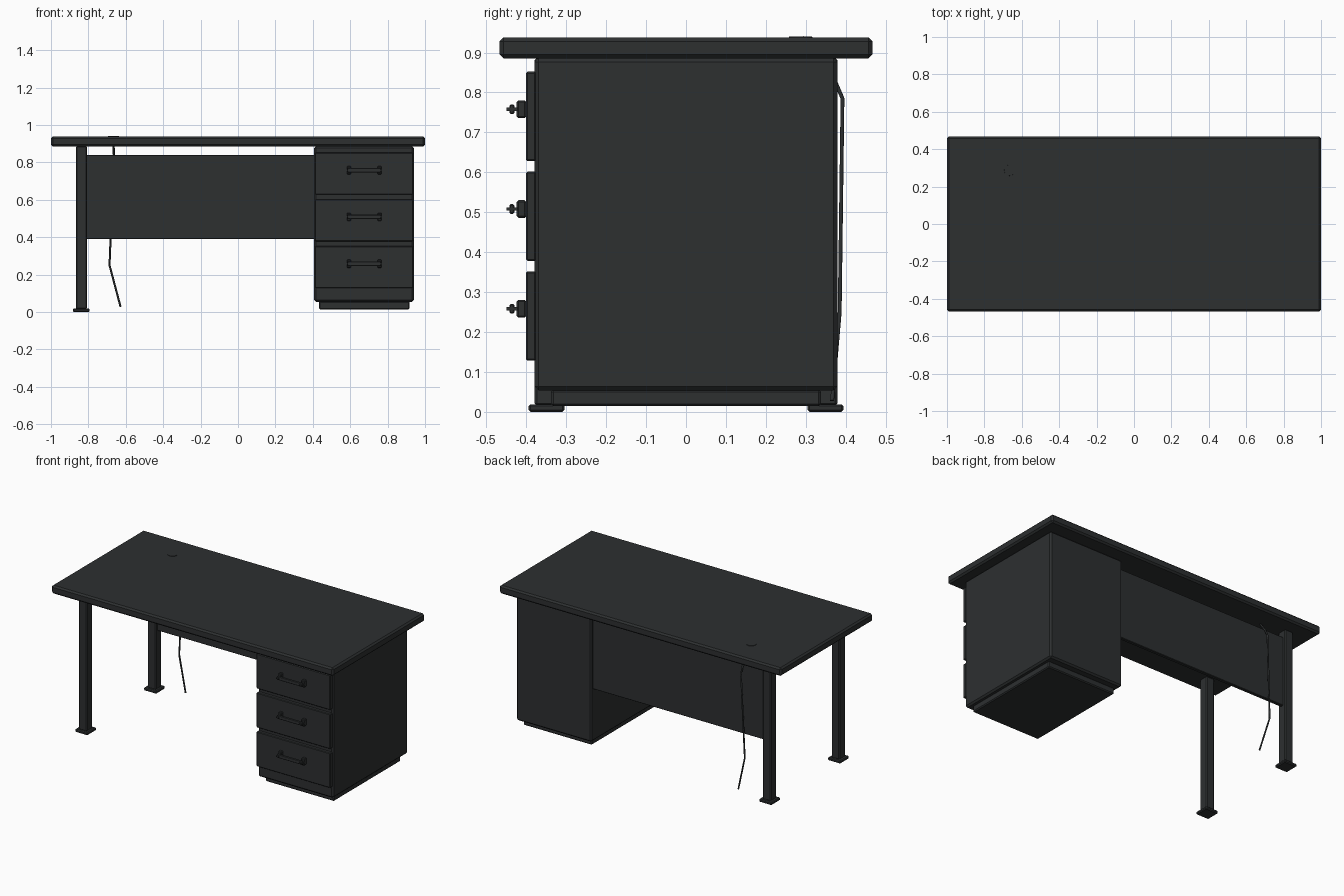
import bpy, bmesh
from mathutils import Vector

if "Cube" in bpy.data.objects:
    bpy.data.objects.remove(bpy.data.objects["Cube"])

mat = bpy.data.materials.new("charcoal")
mat.diffuse_color = (0.026, 0.029, 0.030, 1)
mat.use_nodes = True
mat.node_tree.nodes["Principled BSDF"].inputs["Base Color"].default_value = mat.diffuse_color


def finish(name, bm):
    me = bpy.data.meshes.new(name)
    bm.to_mesh(me)
    bm.free()
    me.materials.append(mat)
    ob = bpy.data.objects.new(name, me)
    bpy.context.collection.objects.link(ob)
    return ob


def box(name, x, y, z, bevel=0.0):
    """Box from (min, max) ranges with an optional chamfer."""
    bm = bmesh.new()
    bmesh.ops.create_cube(bm, size=1)
    size = Vector((x[1] - x[0], y[1] - y[0], z[1] - z[0]))
    mid = Vector((x[0] + x[1], y[0] + y[1], z[0] + z[1])) / 2
    for v in bm.verts:
        v.co = Vector(a * b for a, b in zip(v.co, size)) + mid
    ob = finish(name, bm)
    if bevel:
        m = ob.modifiers.new("chamfer", 'BEVEL')
        m.width, m.segments = bevel, 1
    return ob


# desktop slab
box("desktop", (-1, 1), (-0.467, 0.467), (0.885, 0.938), 0.01)

# drawer pedestal and plinth
box("pedestal", (0.407, 0.94), (-0.38, 0.38), (0.054, 0.886), 0.01)
box("plinth", (0.432, 0.918), (-0.338, 0.338), (0.014, 0.056), 0.006)

# drawers with handles
cx = 0.675
for i, zc in enumerate((0.24, 0.49, 0.74)):
    box(f"drawer_front_{i}", (0.411, 0.936), (-0.401, -0.375),
        (zc - 0.112, zc + 0.112), 0.004)
    h = zc + 0.018
    for s, side in ((-1, "left"), (1, "right")):
        xm = cx + s * 0.082
        box(f"handle_mount_{side}_{i}", (xm - 0.011, xm + 0.011),
            (-0.424, -0.4), (h - 0.022, h + 0.022), 0.004)
        box(f"handle_post_{side}_{i}", (xm - 0.009, xm + 0.009),
            (-0.45, -0.42), (h - 0.004, h + 0.004))
    box(f"handle_bar_{i}", (cx - 0.09, cx + 0.09), (-0.442, -0.43),
        (h - 0.012, h + 0.012), 0.003)

# legs and feet on the open side
for s, side in ((-1, "front"), (1, "back")):
    y = s * 0.349
    box(f"{side}_leg", (-0.867, -0.808), (y - 0.03, y + 0.03), (0.015, 0.887), 0.006)
    box(f"{side}_foot", (-0.883, -0.793), (y - 0.045, y + 0.045), (0, 0.019), 0.005)

# modesty panel
box("modesty_panel", (-0.815, 0.412), (0.339, 0.361), (0.39, 0.84), 0.003)

# cable grommet in the top
bm = bmesh.new()
bmesh.ops.create_cone(bm, cap_ends=True, segments=24, radius1=0.03, radius2=0.029, depth=0.008)
bmesh.ops.translate(bm, verts=bm.verts, vec=(-0.665, 0.287, 0.9365))
finish("cable_grommet", bm)

# hanging cable
path = ((-0.665, 0.29, 0.938), (-0.664, 0.375, 0.825), (-0.665, 0.392, 0.785),
        (-0.687, 0.385, 0.25), (-0.628, 0.366, 0.028))
cu = bpy.data.curves.new("cable", 'CURVE')
cu.dimensions = '3D'
cu.bevel_depth, cu.bevel_resolution, cu.use_fill_caps = 0.0055, 1, True
sp = cu.splines.new('POLY')
sp.points.add(len(path) - 1)
for p, co in zip(sp.points, path):
    p.co = (*co, 1)
cu.materials.append(mat)
bpy.context.collection.objects.link(bpy.data.objects.new("cable", cu))
